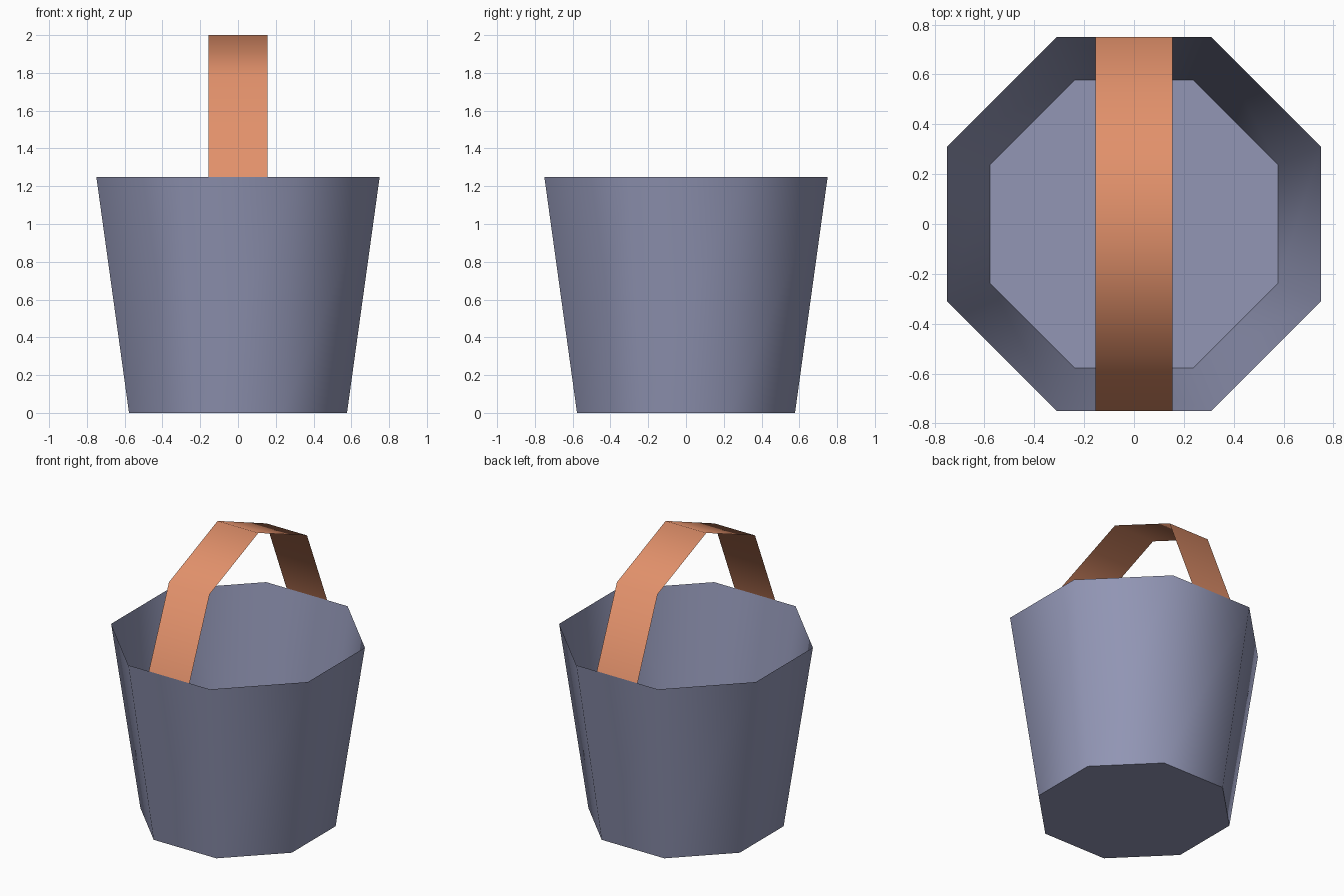
import bpy
import bmesh
import math

if "Cube" in bpy.data.objects:
    bpy.data.objects.remove(bpy.data.objects["Cube"])


def srgb(r, g, b):
    def lin(c):
        c /= 255
        return c / 12.92 if c <= 0.04045 else ((c + 0.055) / 1.055) ** 2.4
    return (lin(r), lin(g), lin(b), 1.0)


def material(name, colour):
    mat = bpy.data.materials.new(name)
    mat.diffuse_color = colour
    mat.use_nodes = True
    mat.node_tree.nodes["Principled BSDF"].inputs["Base Color"].default_value = mat.diffuse_color
    return mat


def finish(bm, name, mat):
    mesh = bpy.data.meshes.new(name)
    bm.to_mesh(mesh)
    bm.free()
    mesh.materials.append(mat)
    obj = bpy.data.objects.new(name, mesh)
    bpy.context.collection.objects.link(obj)
    return obj


metal = material("grey_metal", srgb(146, 150, 181))
copper = material("orange_wood", srgb(226, 145, 107))

SIDES = 8
RIM_Z, RIM_R, BASE_R = 1.25, 0.75, 0.577

# Bucket: open tapered octagonal shell with a flat floor
bm = bmesh.new()
rings = []
for z, apothem in ((0, BASE_R), (RIM_Z, RIM_R)):
    r = apothem / math.cos(math.pi / SIDES)
    angles = [(i + 0.5) * math.tau / SIDES for i in range(SIDES)]
    rings.append([bm.verts.new((r * math.cos(a), r * math.sin(a), z)) for a in angles])
low, high = rings
for i in range(SIDES):
    j = (i + 1) % SIDES
    bm.faces.new((low[i], low[j], high[j], high[i])).smooth = True
bm.faces.new(low[::-1])
finish(bm, "bucket", metal)

# Handle: thin strap following a four-segment half circle over the rim
bm = bmesh.new()
HALF_WIDTH = 0.155
rows = []
for i in range(5):
    a = math.pi * i / 4
    y, z = -RIM_R * math.cos(a), RIM_Z + RIM_R * math.sin(a)
    rows.append([bm.verts.new((x, y, z)) for x in (-HALF_WIDTH, HALF_WIDTH)])
for a, b in zip(rows, rows[1:]):
    bm.faces.new((a[0], a[1], b[1], b[0])).smooth = True
finish(bm, "handle", copper)
